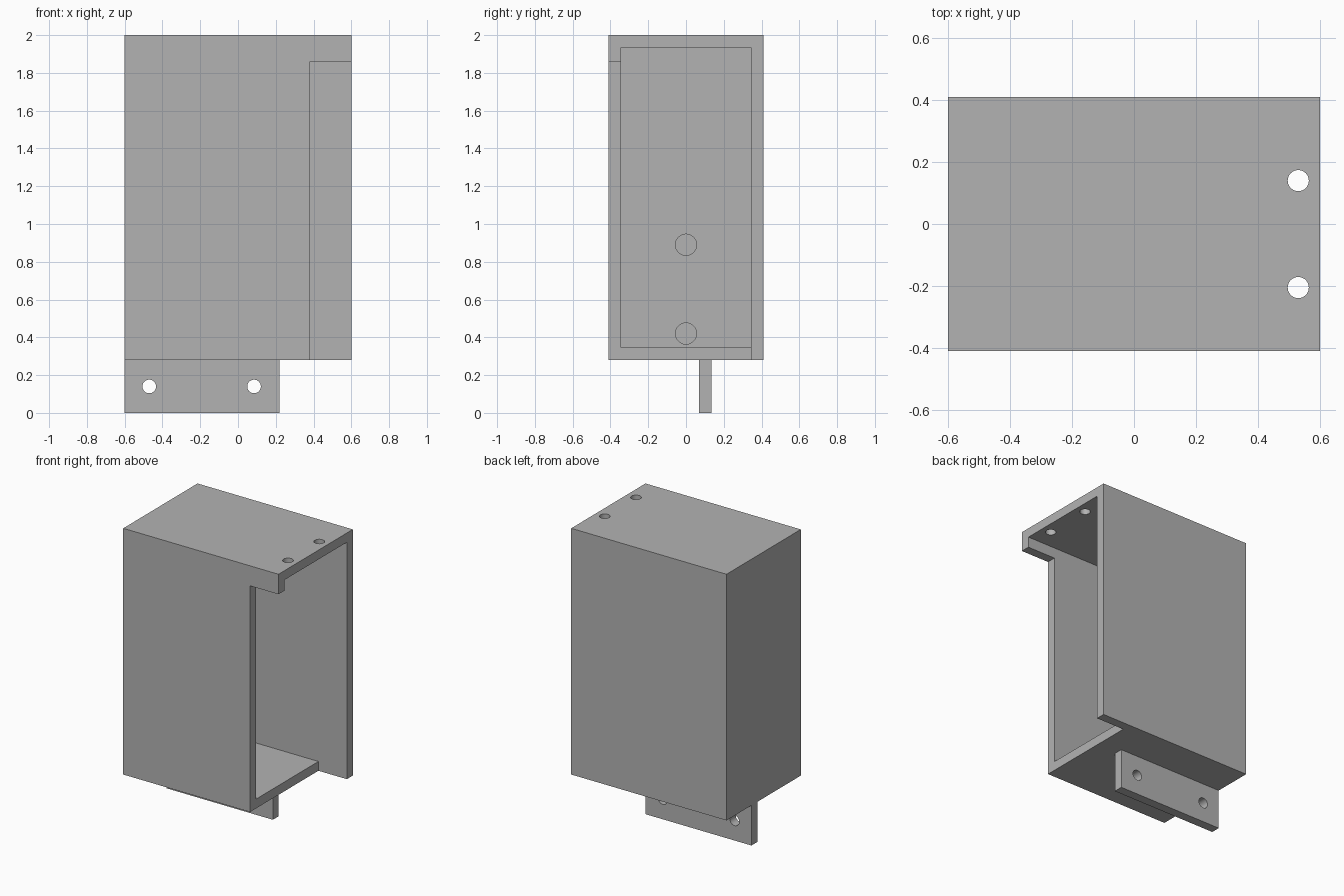
import bpy
from mathutils import Vector

cube = bpy.data.objects.get("Cube")
if cube:
    bpy.data.objects.remove(cube, do_unlink=True)

grey = bpy.data.materials.new("plain grey")
grey.use_nodes = True
colour = (0.45, 0.45, 0.45, 1)
grey.diffuse_color = colour
grey.node_tree.nodes["Principled BSDF"].inputs["Base Color"].default_value = colour


def box(name, low, high):
    low, high = Vector(low), Vector(high)
    bpy.ops.mesh.primitive_cube_add(size=1, location=(low + high) / 2)
    ob = bpy.context.object
    ob.name = name
    ob.scale = high - low
    bpy.ops.object.transform_apply(location=True, rotation=False, scale=True)
    ob.data.materials.append(grey)
    return ob


def rod(axis, centre, radius, depth):
    turn = {"x": (0, 1.5708, 0), "y": (1.5708, 0, 0), "z": (0, 0, 0)}[axis]
    bpy.ops.mesh.primitive_cylinder_add(vertices=48, radius=radius, depth=depth,
                                        location=centre, rotation=turn)
    ob = bpy.context.object
    ob.data.materials.append(grey)
    return ob


def cut(target, cutter):
    mod = target.modifiers.new("cut", "BOOLEAN")
    mod.operation = "DIFFERENCE"
    mod.solver = "EXACT"
    mod.object = cutter
    cutter.hide_render = True
    bpy.context.view_layer.objects.active = target
    bpy.ops.object.modifier_apply(modifier=mod.name)
    bpy.data.objects.remove(cutter, do_unlink=True)


X, Y, BASE, TOP, WALL = 0.60, 0.41, 0.28, 2.0, 0.065
inner_y = Y - WALL

# Housing: hollow shell open at one end, front and floor cut short
housing = box("housing", (-X, -Y, BASE), (X, Y, TOP))
cut(housing, box("cavity", (-X + WALL, -inner_y, BASE + WALL), (X + 0.2, inner_y, TOP - WALL)))
cut(housing, box("cutaway", (0.38, -Y - 0.1, 0), (X + 0.2, inner_y, 1.86)))

# Screw holes in the top, shallow pockets in the end wall
for y in (0.14, -0.205):
    cut(housing, rod("z", (0.53, y, TOP), 0.034, 0.3))
for z in (0.42, 0.89):
    cut(housing, rod("x", (-X + WALL, 0, z), 0.056, 0.06))

# Mounting tab below, with two holes
tab = box("mounting_tab", (-X, 0.07, 0), (0.22, 0.135, BASE))
for x in (-0.47, 0.085):
    cut(tab, rod("y", (x, 0.1, 0.14), 0.036, 0.3))

# Smooth hole walls, crisp edges elsewhere
for ob in (housing, tab):
    bpy.ops.object.select_all(action="DESELECT")
    ob.select_set(True)
    bpy.context.view_layer.objects.active = ob
    bpy.ops.object.shade_smooth_by_angle(angle=0.5)
